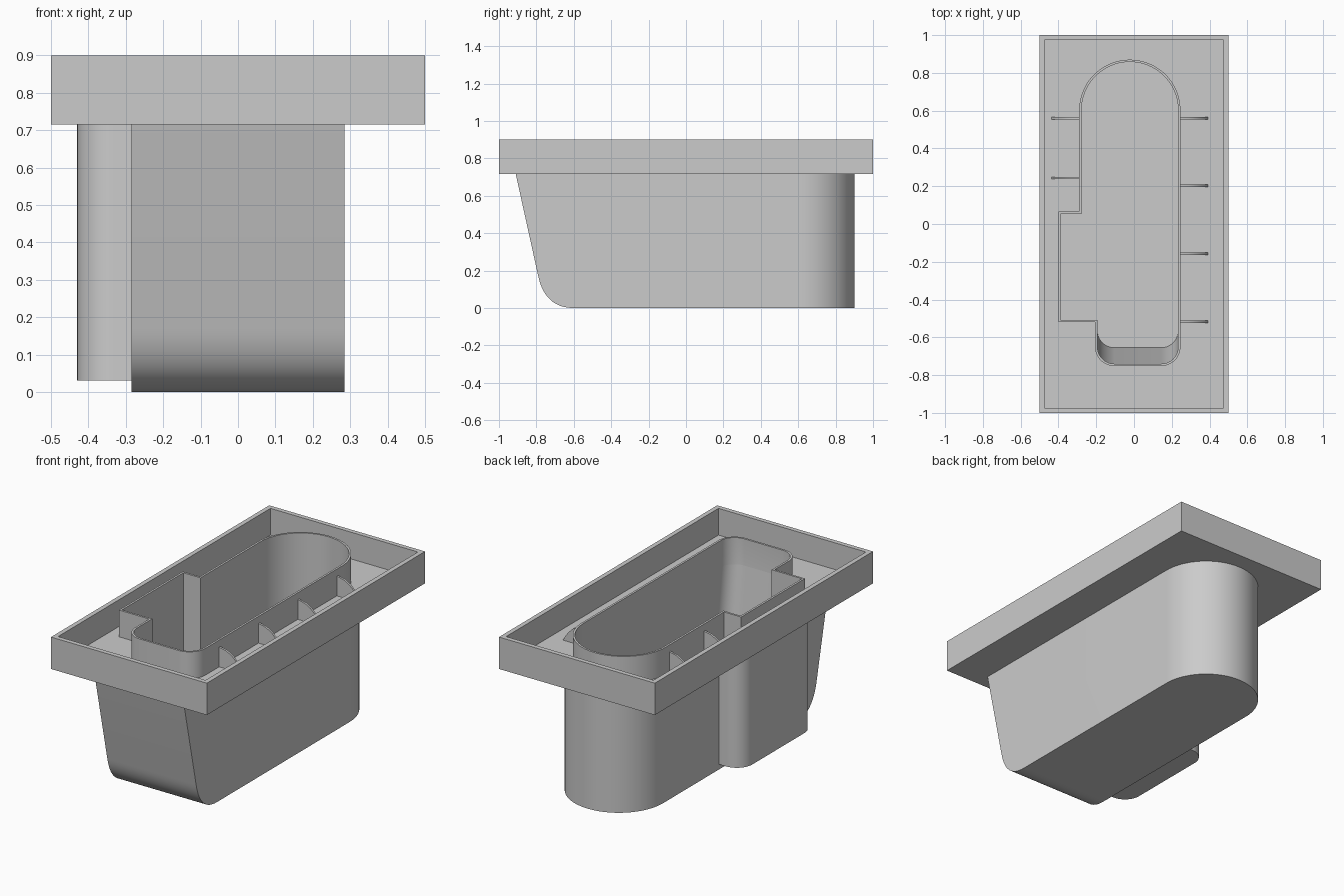
import bpy, bmesh
from math import sin, cos, radians

if "Cube" in bpy.data.objects:
    bpy.data.objects.remove(bpy.data.objects["Cube"])


def loft(name, rings):
    """Closed solid through rings with equal point counts."""
    bm = bmesh.new()
    loops = [[bm.verts.new(p) for p in r] for r in rings]
    n = len(loops[0])
    for a, b in zip(loops, loops[1:]):
        for i in range(n):
            j = (i + 1) % n
            bm.faces.new((a[i], a[j], b[j], b[i]))
    bm.faces.new(loops[0][::-1])
    bm.faces.new(loops[-1])
    bmesh.ops.recalc_face_normals(bm, faces=bm.faces)
    mesh = bpy.data.meshes.new(name)
    bm.to_mesh(mesh)
    bm.free()
    ob = bpy.data.objects.new(name, mesh)
    bpy.context.collection.objects.link(ob)
    return ob


def prism(name, outline, z0, z1):
    return loft(name, [[(x, y, z) for x, y in outline] for z in (z0, z1)])


def side_prism(name, profile, axis, a, b):
    if axis == 'X':
        return loft(name, [[(t, u, z) for u, z in profile] for t in (a, b)])
    return loft(name, [[(u, t, z) for u, z in profile] for t in (a, b)])


def arc(cx, cy, r, a0, a1, n):
    return [(cx + r * cos(radians(a0 + (a1 - a0) * i / n)),
             cy + r * sin(radians(a0 + (a1 - a0) * i / n))) for i in range(n + 1)]


def rect(x0, x1, y0, y1):
    return [(x0, y0), (x1, y0), (x1, y1), (x0, y1)]


def boolean(ob, tool, op='DIFFERENCE'):
    m = ob.modifiers.new("cut", 'BOOLEAN')
    m.object, m.operation, m.solver = tool, op, 'EXACT'
    dg = bpy.context.evaluated_depsgraph_get()
    mesh = bpy.data.meshes.new_from_object(ob.evaluated_get(dg))
    ob.modifiers.clear()
    ob.data = mesh


def opening(t):
    """Plan of the opening, grown outward by t."""
    r = 0.256 + t
    return (arc(-0.022, 0.602, r, 0, 180, 40)
            + [(-0.278 - t, 0.054 + t), (-0.388 - t, 0.054 + t),
               (-0.388 - t, -0.508 - t), (-0.194 - t, -0.508 - t)]
            + arc(-0.104, -0.65, 0.09 + t, 180, 270, 12)
            + arc(0.144, -0.65, 0.09 + t, 270, 360, 12))


# Cavity cutter: vertical sides, front end leaning inward toward the floor
FLOOR, DECK = 0.06, 0.745
hole = opening(0)
cavity = loft("cavity_cutter", [
    [(x, y + (0.085 if y < -0.6 else 0), FLOOR) for x, y in hole],
    [(x, y, DECK) for x, y in hole],
    [(x, y, 1.0) for x, y in hole]])
helpers = [cavity]

# Rectangular tray with a raised outer rim
tray = prism("tray", rect(-0.5, 0.5, -1, 1), 0.715, 0.9)
recess = prism("recess_cutter", rect(-0.473, 0.473, -0.973, 0.973), DECK, 1.0)
helpers.append(recess)
boolean(tray, recess)

# Main tub: sloped, rounded front and a semicircular back
p0, p1, p2 = (-0.79, 0.17), (-0.753, 0.0), (-0.6, 0.0)
bend = [tuple((1 - t) ** 2 * a + 2 * t * (1 - t) * b + t * t * c
              for a, b, c in zip(p0, p1, p2)) for t in [i / 16 for i in range(17)]]
tub = side_prism("tub", [(-0.91, 0.715), (-0.911, 0.72)][::-1] + bend
                 + [(1.0, 0.0), (1.0, 0.72)], 'X', -0.4, 0.4)
plan = prism("plan_cutter", arc(0, 0.615, 0.285, 0, 180, 40)
             + [(-0.285, -1), (0.285, -1)], -0.1, 1.0)
helpers.append(plan)
boolean(tub, plan, 'INTERSECT')

# Side pocket with rounded outer corners
pocket = prism("side_pocket", [(-0.28, 0.105)] + arc(-0.33, 0.005, 0.1, 90, 180, 12)
               + arc(-0.33, -0.47, 0.1, 180, 270, 12) + [(-0.28, -0.57)], 0.03, 0.72)

# Thin collar standing around the opening
collar = prism("opening_collar", opening(0.012), 0.735, 0.9)

for ob in (tray, tub, pocket, collar):
    boolean(ob, cavity)
for ob in helpers:
    bpy.data.objects.remove(ob)

# Small gusset ribs bracing the collar
rib = [(0, 0.735), (0, 0.86), (0.05, 0.85), (0.09, 0.828), (0.118, 0.8),
       (0.14, 0.77), (0.158, 0.735)]
for side, base, ys in ((1, 0.24, (0.56, 0.203, -0.158, -0.518)),
                       (-1, 0.284, (0.56, 0.243))):
    for i, y in enumerate(ys):
        side_prism(f"{'right' if side > 0 else 'left'}_rib_{i + 1}",
                   [(side * (base + u), z) for u, z in rib], 'Y', y - 0.006, y + 0.006)

# Smooth the curves, keep the edges crisp
bpy.ops.object.select_all(action='SELECT')
bpy.context.view_layer.objects.active = tray
bpy.ops.object.shade_smooth_by_angle(angle=radians(30))
